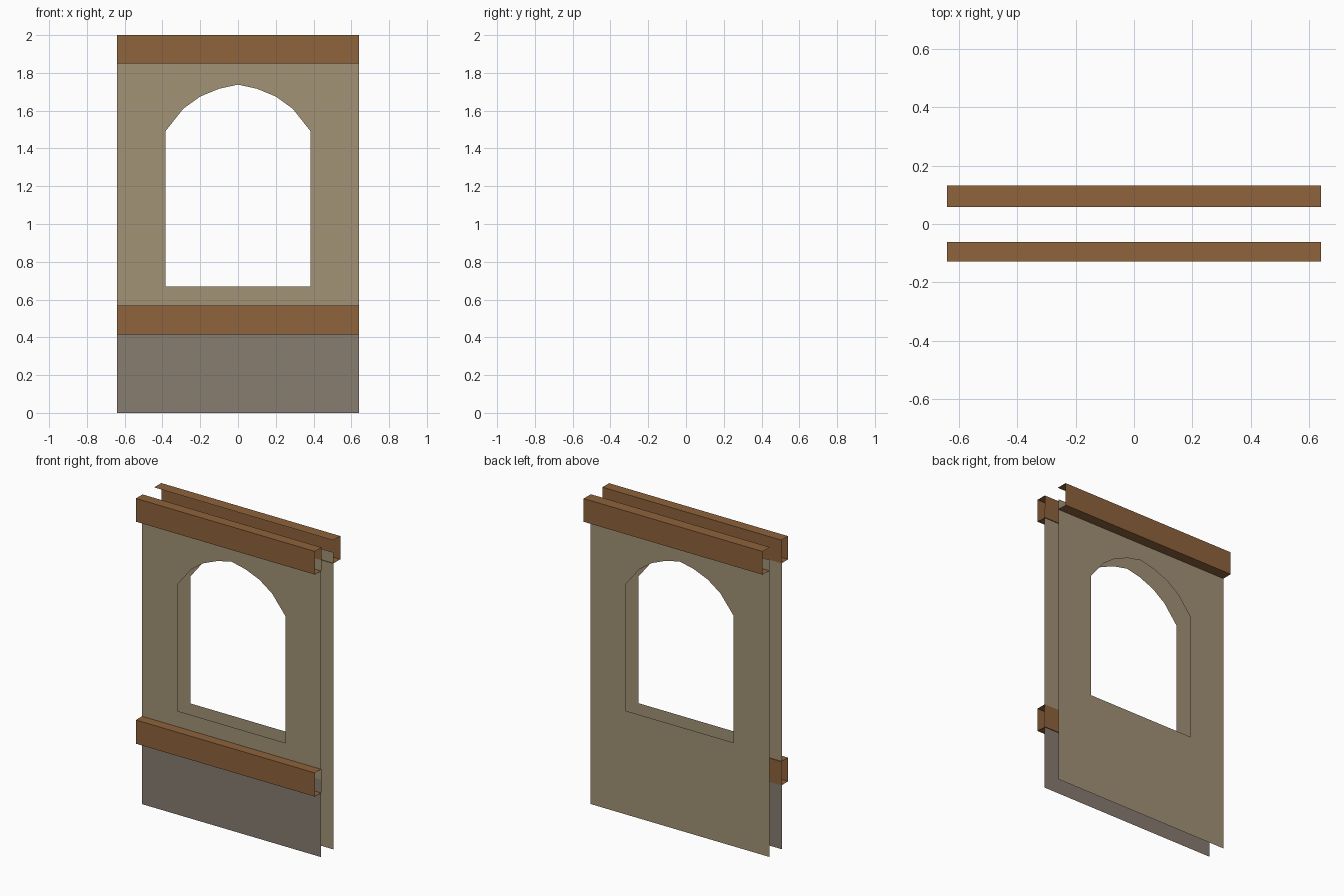
import bpy

if "Cube" in bpy.data.objects:
    bpy.data.objects.remove(bpy.data.objects["Cube"])

W = 0.64        # half width
WALL_Y = 0.063  # half distance between the two wall skins


def material(name, rgb):
    def lin(c):
        c /= 255
        return c / 12.92 if c <= 0.04045 else ((c + 0.055) / 1.055) ** 2.4
    m = bpy.data.materials.new(name)
    m.diffuse_color = (*[lin(c) for c in rgb], 1)
    m.use_nodes = True
    m.node_tree.nodes["Principled BSDF"].inputs["Base Color"].default_value = m.diffuse_color
    return m


plaster = material("tan plaster", (162, 146, 118))
stone = material("grey stone", (135, 124, 112))
wood = material("brown wood", (141, 99, 60))


def make(name, verts, faces, mat):
    me = bpy.data.meshes.new(name)
    me.from_pydata(verts, [], faces)
    me.materials.append(mat)
    ob = bpy.data.objects.new(name, me)
    bpy.context.collection.objects.link(ob)
    return ob


# right half of the arched window, from sill to crown
ARCH = [(0, 0.67), (0.385, 0.67), (0.385, 1.49), (0.29, 1.61),
        (0.2, 1.675), (0.1, 1.716), (0, 1.738)]


def wall(name, y, z0, z1):
    """Flat skin with an arched opening, made of two mirrored halves."""
    half = [(0, z0), (W, z0), (W, z1), (0, z1)] + ARCH[::-1]
    n = len(half)
    verts = [(s * x, y, z) for s in (1, -1) for x, z in half]
    right, left = list(range(n)), list(range(2 * n - 1, n - 1, -1))
    if y > 0:   # face outwards at the back
        right.reverse()
        left.reverse()
    make(name, verts, [right, left], plaster)


def beam(name, y_in, y_out, z0, z1, closed):
    """Open-ended timber casing; closed adds the board on the inner side."""
    prof = [(y_in, z0), (y_out, z0), (y_out, z1), (y_in, z1)]
    verts = [(x, y, z) for x in (-W, W) for y, z in prof]
    faces = []
    for i in range(4 if closed else 3):
        j = (i + 1) % 4
        f = [i, j, j + 4, i + 4]
        faces.append(f if y_out > 0 else f[::-1])
    make(name, verts, faces, wood)


# wall skins and stone base
wall("front_wall", -WALL_Y - 0.003, 0.5, 1.92)
wall("back_wall", WALL_Y, 0.0, 1.92)
y = -WALL_Y - 0.003
make("stone_base", [(-W, y, 0), (W, y, 0), (W, y, 0.5), (-W, y, 0.5)],
     [(0, 1, 2, 3)], stone)

# timber beams
beam("front_top_beam", -0.061, -0.129, 1.85, 2.0, True)
beam("front_sill_beam", -0.061, -0.129, 0.415, 0.568, True)
beam("back_top_beam", 0.058, 0.131, 1.85, 2.0, False)
